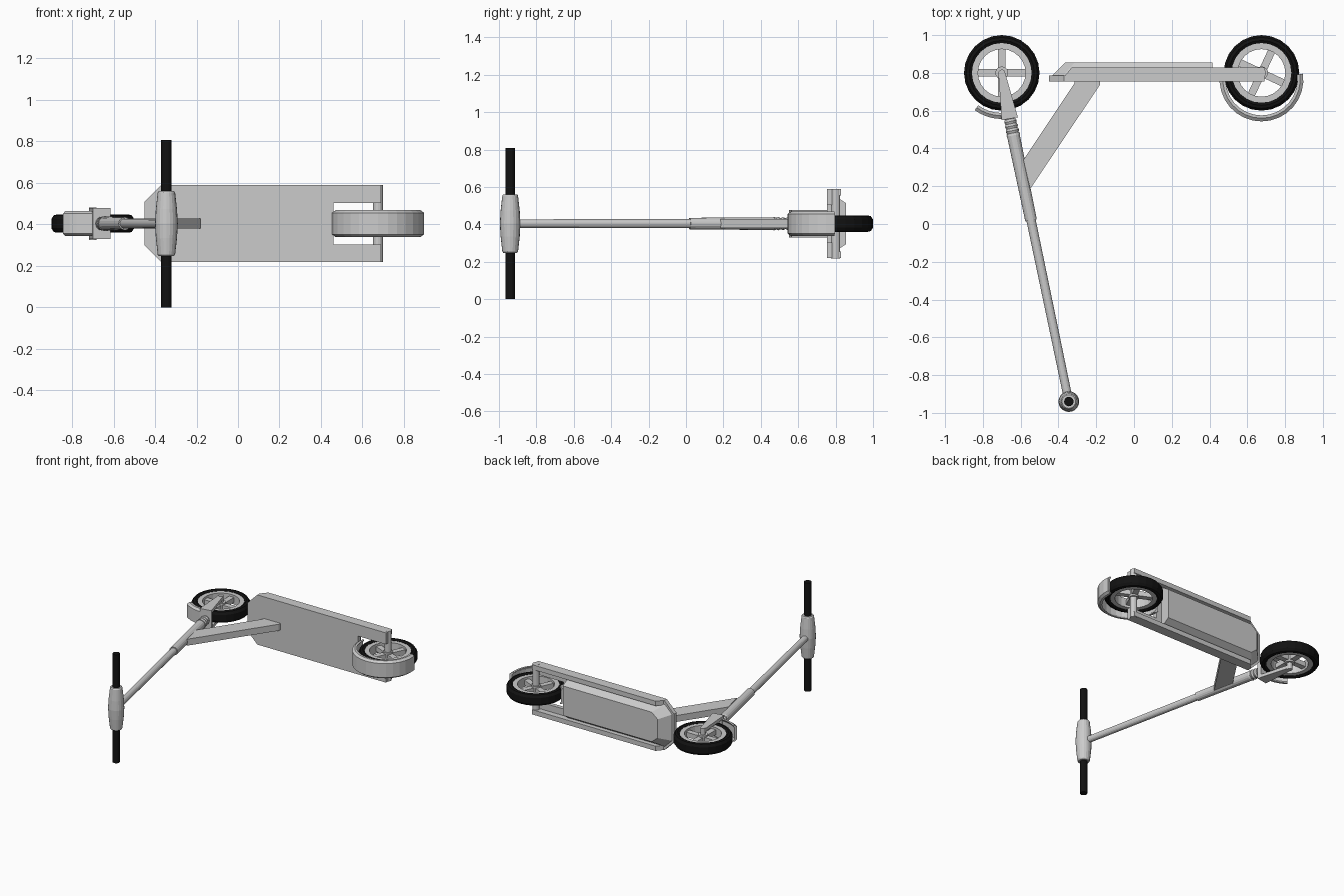
import bpy, bmesh, math
from mathutils import Vector, Matrix

if "Cube" in bpy.data.objects:
    bpy.data.objects.remove(bpy.data.objects["Cube"])

ZC = 0.404                      # mid plane of the scooter
BAR = Vector((-0.345, -0.94, ZC))
black = bpy.data.materials.new("black_rubber")
black.diffuse_color = (0.006, 0.006, 0.006, 1)
black.use_nodes = True
black.node_tree.nodes["Principled BSDF"].inputs["Base Color"].default_value = black.diffuse_color


def finish(name, bm, mat=None):
    bmesh.ops.recalc_face_normals(bm, faces=bm.faces)
    me = bpy.data.meshes.new(name)
    bm.to_mesh(me)
    bm.free()
    ob = bpy.data.objects.new(name, me)
    bpy.context.collection.objects.link(ob)
    if mat:
        me.materials.append(mat)
    return ob


def lathe(name, profile, origin, axis=(0, 0, 1), n=24, arc=None, ring=False, mat=None):
    """Revolve (radius, height) points; ring closes the profile, arc limits the sweep."""
    bm = bmesh.new()
    m = Matrix.Translation(origin) @ Vector(axis).to_track_quat('Z', 'Y').to_matrix().to_4x4() \
        if tuple(axis) != (0, 0, 1) else Matrix.Translation(origin)
    a0, a1 = arc or (0, 360)
    rows = []
    for i in range(n + (1 if arc else 0)):
        a = math.radians(a0 + (a1 - a0) * i / n)
        rows.append([bm.verts.new(m @ Vector((r * math.cos(a), r * math.sin(a), h))) for r, h in profile])
    k = len(profile)
    for i in range(n):
        p, q = rows[i], rows[(i + 1) % len(rows)]
        for j in range(k if ring else k - 1):
            bm.faces.new((p[j], p[(j + 1) % k], q[(j + 1) % k], q[j]))
    if arc:
        bm.faces.new(rows[0])
        bm.faces.new(rows[-1])
    elif not ring:
        bm.faces.new([r[0] for r in rows])
        bm.faces.new([r[-1] for r in rows])
    return finish(name, bm, mat)


def loft(name, lower, upper):
    """Solid between two matching 3D outlines."""
    bm = bmesh.new()
    a, b = [[bm.verts.new(p) for p in o] for o in (lower, upper)]
    bm.faces.new(a)
    bm.faces.new(b)
    for i in range(len(a)):
        j = (i + 1) % len(a)
        bm.faces.new((a[i], a[j], b[j], b[i]))
    return finish(name, bm)


def side_plate(name, pts, z0, z1):
    return loft(name, [(x, y, ZC + z0) for x, y in pts], [(x, y, ZC + z1) for x, y in pts])


def deck_plate(name, half, y0, y1):
    pts = half + [(x, -z) for x, z in reversed(half)]
    return loft(name, [(x, y0, ZC + z) for x, z in pts], [(x, y1, ZC + z) for x, z in pts])


def wheel(name, x, y, spin):
    c = (x, y, ZC)
    tyre = [(.158, -.036), (.172, -.044), (.188, -.04), (.2, -.022)]
    lathe(name + "_tyre", tyre + [(r, -h) for r, h in reversed(tyre)], c, ring=True, mat=black)
    lathe(name + "_rim", [(.126, -.034), (.162, -.034), (.162, .034), (.126, .034)], c, ring=True)
    lathe(name + "_hub", [(.034, -.03), (.034, .03)], c, n=16)
    for i in range(4):
        a = math.radians(spin + 90 * i)
        d, s = Vector((math.cos(a), math.sin(a))), Vector((-math.sin(a), math.cos(a))) * .02
        o = Vector((x, y))
        side_plate(f"{name}_spoke_{i}", [tuple(o + d * r + s * k) for r, k in
                                         ((.02, -1), (.135, -1), (.135, 1), (.02, 1))], -.018, .018)


# Wheels and axles
wheel("front_wheel", -.70, .80, 0)
wheel("rear_wheel", .675, .80, -25)
lathe("front_axle", [(.018, -.078), (.018, .078)], (-.70, .80, ZC), n=12)
lathe("rear_axle", [(.024, -.186), (.024, .186)], (.675, .80, ZC), n=16)

# Mudguards with bent side lips
lip = [(.19, -.065), (.205, -.065), (.222, -.052), (.222, .052), (.205, .065),
       (.19, .065), (.204, .045), (.204, -.045)]
lathe("rear_mudguard", lip, (.675, .765, ZC), n=16, arc=(172, 368), ring=True)
lathe("front_mudguard", [(r + .022, h * .92) for r, h in lip], (-.70, .80, ZC), n=6,
      arc=(234, 285), ring=True)

# Deck: notched top plate, side rails, tapered underside
deck_plate("deck_plate", [(.46, .10), (.69, .10), (.69, .185), (-.37, .185), (-.45, .105)], .755, .785)
for s, side in ((1, "left"), (-1, "right")):
    side_plate(f"deck_rail_{side}", [(-.37, .78), (.69, .78), (.69, .828), (-.33, .828)], s * .150, s * .185)
top = [(.415, .16), (-.38, .16), (-.44, .10)]
low = [(.415, .11), (-.315, .11), (-.365, .07)]
top, low = [h + [(x, -z) for x, z in reversed(h)] for h in (top, low)]
loft("deck_underside", [(x, .78, ZC + z) for x, z in top], [(x, .855, ZC + z) for x, z in low])

# Brace between deck and stem
side_plate("brace", [(-.315, .745), (-.18, .735), (-.18, .757), (-.315, .757)], -.024, .024)
side_plate("brace_bar", [(-.315, .745), (-.18, .737), (-.55, .185), (-.585, .34)], -.024, .024)

# Fork legs and crown
for s, side in ((1, "left"), (-1, "right")):
    side_plate(f"fork_leg_{side}", [(-.718, .80), (-.70, .812), (-.682, .80), (-.615, .565), (-.70, .55)],
               s * .05, s * .074)
side_plate("fork_crown", [(-.706, .585), (-.70, .55), (-.615, .565), (-.623, .592)], -.06, .06)

# Stem: tube, sleeve and ribbed collar along one slanted axis
axis = Vector((-.2, .96, 0)).normalized()
lathe("stem_tube", [(.023, 0), (.025, 1.2)], BAR, axis, n=16)
lathe("stem_sleeve", [(.031, .98), (.034, 1.45)], BAR, axis, n=16)
ribs = [(.037 - .005 * (i % 2) - .0006 * i, 1.44 + .0125 * i) for i in range(9)]
lathe("stem_collar", ribs, BAR, axis, n=16)

# Handlebar barrel and grips
barrel = [(.036, -.157), (.042, -.15), (.051, -.07), (.055, 0)]
lathe("handlebar_clamp", barrel + [(r, -h) for r, h in reversed(barrel[:-1])], BAR, n=20)
for s, side in ((1, "left"), (-1, "right")):
    lathe(f"grip_{side}", [(.025, s * .14), (.025, s * .404)], BAR, n=16, mat=black)
